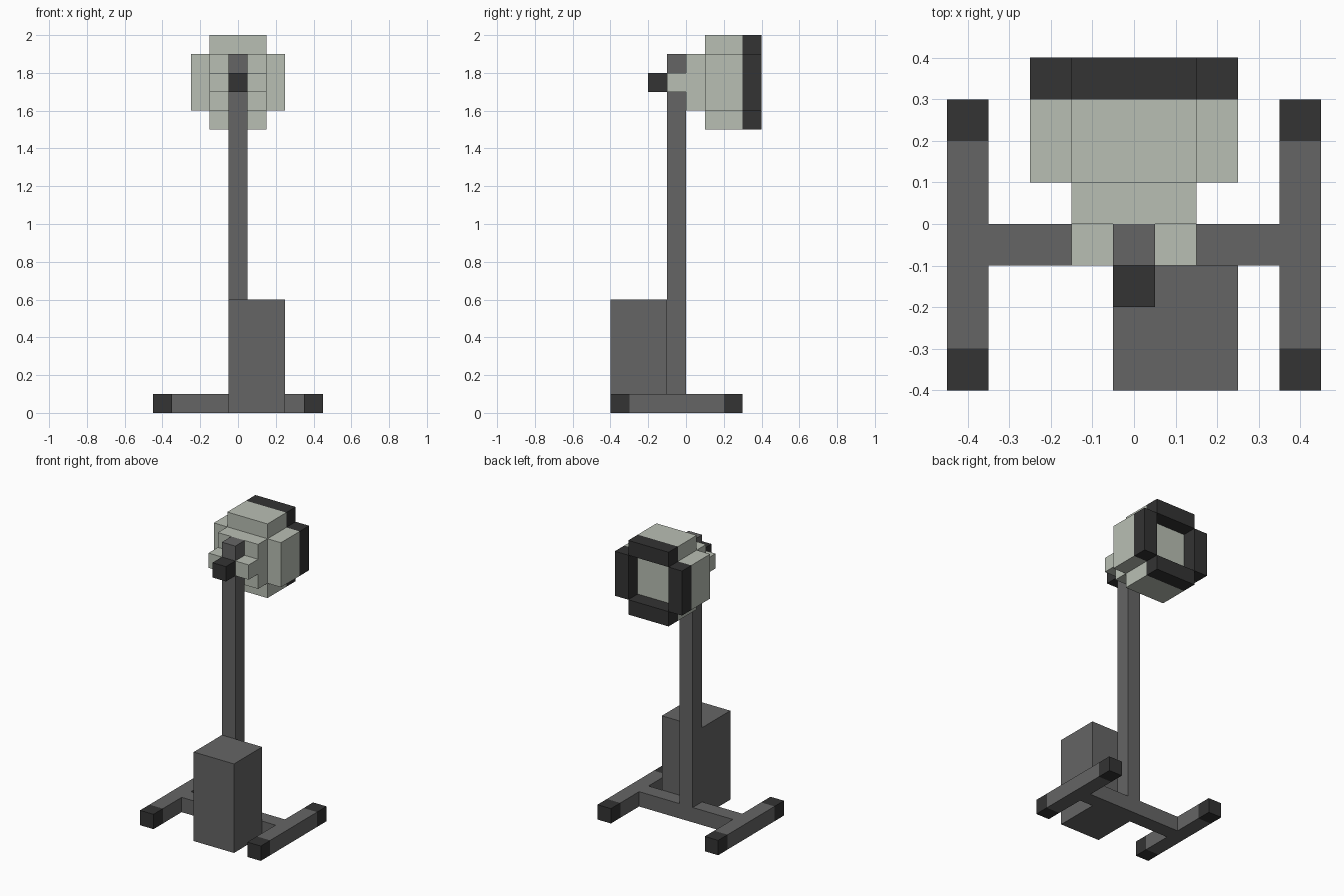
import bpy
import bmesh

cube = bpy.data.objects.get("Cube")
if cube:
    bpy.data.objects.remove(cube, do_unlink=True)


def material(name, rgb):
    m = bpy.data.materials.new(name)
    m.use_nodes = True
    m.diffuse_color = (*rgb, 1)
    bsdf = next(n for n in m.node_tree.nodes if n.type == 'BSDF_PRINCIPLED')
    bsdf.inputs["Base Color"].default_value = (*rgb, 1)
    bsdf.inputs["Roughness"].default_value = 0.8
    return m


PALE = material("pale_grey_green", (0.485, 0.521, 0.456))
GREY = material("mid_grey", (0.130, 0.130, 0.130))
DARK = material("dark_grey", (0.033, 0.033, 0.033))


def finish(name, bm, mat):
    bmesh.ops.recalc_face_normals(bm, faces=bm.faces)
    mesh = bpy.data.meshes.new(name)
    bm.to_mesh(mesh)
    bm.free()
    mesh.materials.append(mat)
    obj = bpy.data.objects.new(name, mesh)
    bpy.context.collection.objects.link(obj)
    return obj


def box(name, mat, x, y, z):
    """Box from (min, max) ranges on each axis."""
    bm = bmesh.new()
    bmesh.ops.create_cube(bm, size=1)
    for v in bm.verts:
        v.co = [r[0] if c < 0 else r[1] for c, r in zip(v.co, (x, y, z))]
    return finish(name, bm, mat)


def prism(name, mat, outline, y0, y1):
    """Extrude an (x, z) outline along y."""
    bm = bmesh.new()
    face = bm.faces.new([bm.verts.new((x, y0, z)) for x, z in outline])
    ext = bmesh.ops.extrude_face_region(bm, geom=[face])["geom"]
    moved = [g for g in ext if isinstance(g, bmesh.types.BMVert)]
    bmesh.ops.translate(bm, verts=moved, vec=(0, y1 - y0, 0))
    return finish(name, bm, mat)


# Base: cross bar and two side feet with dark end caps
box("base_crossbar", GREY, (-0.35, 0.35), (-0.1, 0), (0, 0.1))
for side, x in (("left", (0.35, 0.45)), ("right", (-0.45, -0.35))):
    box(f"{side}_foot", GREY, x, (-0.3, 0.2), (0, 0.1))
    box(f"{side}_foot_front_cap", DARK, x, (-0.4, -0.3), (0, 0.1))
    box(f"{side}_foot_back_cap", DARK, x, (0.2, 0.3), (0, 0.1))

# Power box in front of the pole
box("power_box", GREY, (-0.05, 0.25), (-0.4, -0.1), (0, 0.6))

# Pole with clamp knob
box("pole", GREY, (-0.05, 0.05), (-0.1, 0), (0.1, 1.9))
box("clamp_knob", DARK, (-0.05, 0.05), (-0.2, -0.1), (1.7, 1.8))

# Bracket lugs either side of the pole
for side, x in (("left", (0.05, 0.15)), ("right", (-0.15, -0.05))):
    box(f"{side}_bracket_lug", PALE, x, (-0.1, 0), (1.7, 1.8))

# Lamp head: square housing, then a cross-shaped shell
box("lamp_housing", PALE, (-0.15, 0.15), (0, 0.1), (1.6, 1.9))
a, b, zc = 0.15, 0.25, 1.75
quarter = [(b, -a), (b, a), (a, a)]
outline = []
for _ in range(4):
    outline += [(x, zc + z) for x, z in quarter]
    quarter = [(-z, x) for x, z in quarter]
prism("lamp_shell", PALE, outline, 0.1, 0.3)

# Dark rim bars around the recessed lamp face
for side, x in (("left", (a, b)), ("right", (-b, -a))):
    box(f"{side}_rim", DARK, x, (0.3, 0.4), (1.6, 1.9))
for side, z in (("top", (1.9, 2.0)), ("bottom", (1.5, 1.6))):
    box(f"{side}_rim", DARK, (-a, a), (0.3, 0.4), z)
